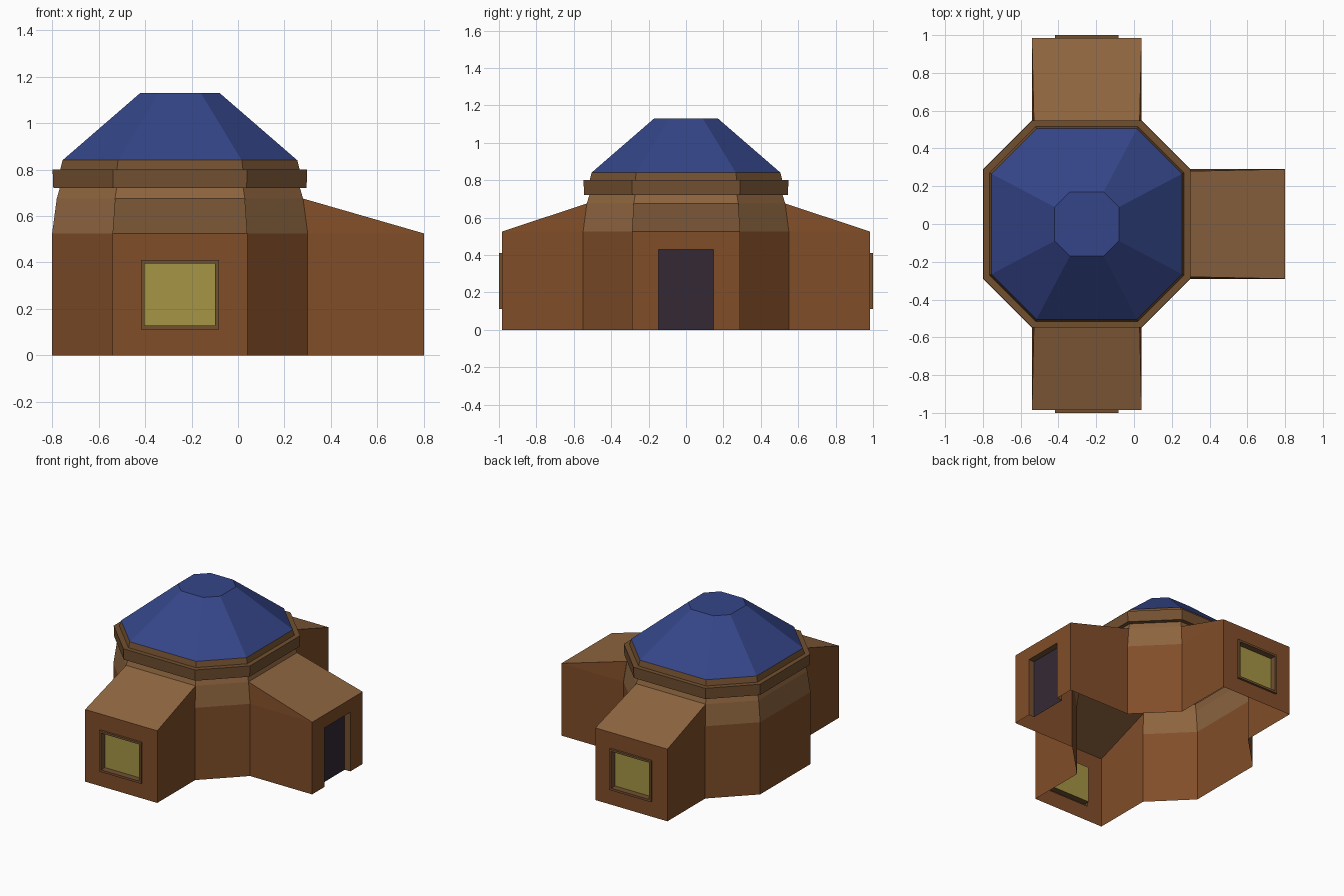
import bpy, bmesh
from math import sin, cos, radians

if "Cube" in bpy.data.objects:
    bpy.data.objects.remove(bpy.data.objects["Cube"])

CX = -0.25            # centre of the octagonal hall
R, K = 0.55, 0.527    # wall apothem, half side / apothem
W, EAVE, TOP = 0.29, 0.525, 0.675   # wing half width, eave height, roof top


def material(name, rgb):
    m = bpy.data.materials.new(name)
    m.diffuse_color = (*rgb, 1)
    m.use_nodes = True
    m.node_tree.nodes["Principled BSDF"].inputs["Base Color"].default_value = m.diffuse_color
    return m


CLAY = material("clay", (0.22, 0.075, 0.022))
TAN = material("tan", (0.27, 0.13, 0.05))
TRIM = material("trim", (0.17, 0.08, 0.03))
BLUE = material("blue", (0.035, 0.06, 0.25))
GLASS = material("glass", (0.38, 0.30, 0.06))
DARK = material("dark", (0.035, 0.022, 0.035))


def skin(name, loops, mat, closed=True, skip=(), cap=False):
    """Join successive point loops with flat faces."""
    bm = bmesh.new()
    rows = [[bm.verts.new(p) for p in loop] for loop in loops]
    n = len(rows[0])
    for a, b in zip(rows, rows[1:]):
        for i in range(n if closed else n - 1):
            if i not in skip:
                j = (i + 1) % n
                bm.faces.new((a[i], a[j], b[j], b[i]))
    if cap:
        bm.faces.new(rows[-1])
    bmesh.ops.remove_doubles(bm, verts=bm.verts, dist=1e-5)
    bmesh.ops.delete(bm, geom=[v for v in bm.verts if not v.link_faces], context='VERTS')
    me = bpy.data.meshes.new(name)
    bm.to_mesh(me)
    bm.free()
    me.materials.append(mat)
    bpy.context.collection.objects.link(bpy.data.objects.new(name, me))


def octagon(r, z):
    h = r * K
    pts = [(r, -h), (r, h), (h, r), (-h, r), (-r, h), (-r, -h), (-h, -r), (h, -r)]
    return [(CX + x, y, z) for x, y in pts]


def hall(name, profile, mat, **kw):
    skin(name, [octagon(r, z) for r, z in profile], mat, **kw)


# Octagonal hall, open towards the three wings (east, north, south)
OPEN = (0, 2, 6)
hall("hall_walls", [(R, 0), (R, EAVE)], CLAY, skip=OPEN)
hall("hall_shoulder", [(R, EAVE), (0.53, TOP)], TAN, skip=OPEN)
hall("hall_neck", [(0.53, TOP), (0.517, 0.72)], TAN)
hall("cornice", [(0.517, 0.72), (0.545, 0.72), (0.548, 0.80), (0.525, 0.80)], TRIM)
hall("dome_base", [(0.525, 0.80), (0.515, 0.80), (0.505, 0.84)], TRIM)
hall("dome", [(0.505, 0.84), (0.17, 1.13)], BLUE, cap=True)


def wing(side, angle, end, door):
    ca, sa = cos(radians(angle)), sin(radians(angle))

    def place(u, d, z):           # u across, d outwards, z up
        return (CX + d * ca - u * sa, d * sa + u * ca, z)

    def rect(w, z0, z1, d):
        return [place(u, d, z) for u, z in ((-w, z0), (w, z0), (w, z1), (-w, z1))]

    def arch(w, h, d):
        return [place(u, d, z) for u, z in ((w, 0), (w, h), (-w, h), (-w, 0))]

    # Side walls and sloping roof
    half = [(W, R, 0), (W, R, EAVE), (0.53 * K, 0.53, TOP)]
    back = [place(*p) for p in half] + [place(-u, d, z) for u, d, z in half[::-1]]
    f = arch(W, EAVE, end)
    front = [f[0], f[1], f[1], f[2], f[2], f[3]]
    skin(side + "_wing_sides", [back, front], CLAY, closed=False, skip=(2,))
    skin(side + "_wing_roof", [back[2:4], f[1:3]], TAN, closed=False)

    if door:   # End wall with a recessed doorway
        w, h, inner = 0.148, 0.43, end - 0.045
        skin(side + "_end_wall", [f, arch(w, h, end)], CLAY, closed=False)
        skin(side + "_door_reveal", [arch(w, h, end), arch(w, h, inner)], TRIM, closed=False)
        skin(side + "_door", [arch(w, h, inner)], DARK, cap=True)
    else:      # End wall with a framed window
        outer, glass = (0.168, 0.112, 0.41), (0.152, 0.128, 0.395)
        skin(side + "_end_wall", [rect(W, 0, EAVE, end), rect(*outer, end)], CLAY)
        skin(side + "_window_frame",
             [rect(*outer, end), rect(*outer, end + 0.015),
              rect(*glass, end + 0.015), rect(*glass, end - 0.03)], TRIM)
        skin(side + "_window_pane", [rect(*glass, end - 0.03)], GLASS, cap=True)


wing("right", 0, 1.05, True)
wing("back", 90, 0.985, False)
wing("front", -90, 0.985, False)
